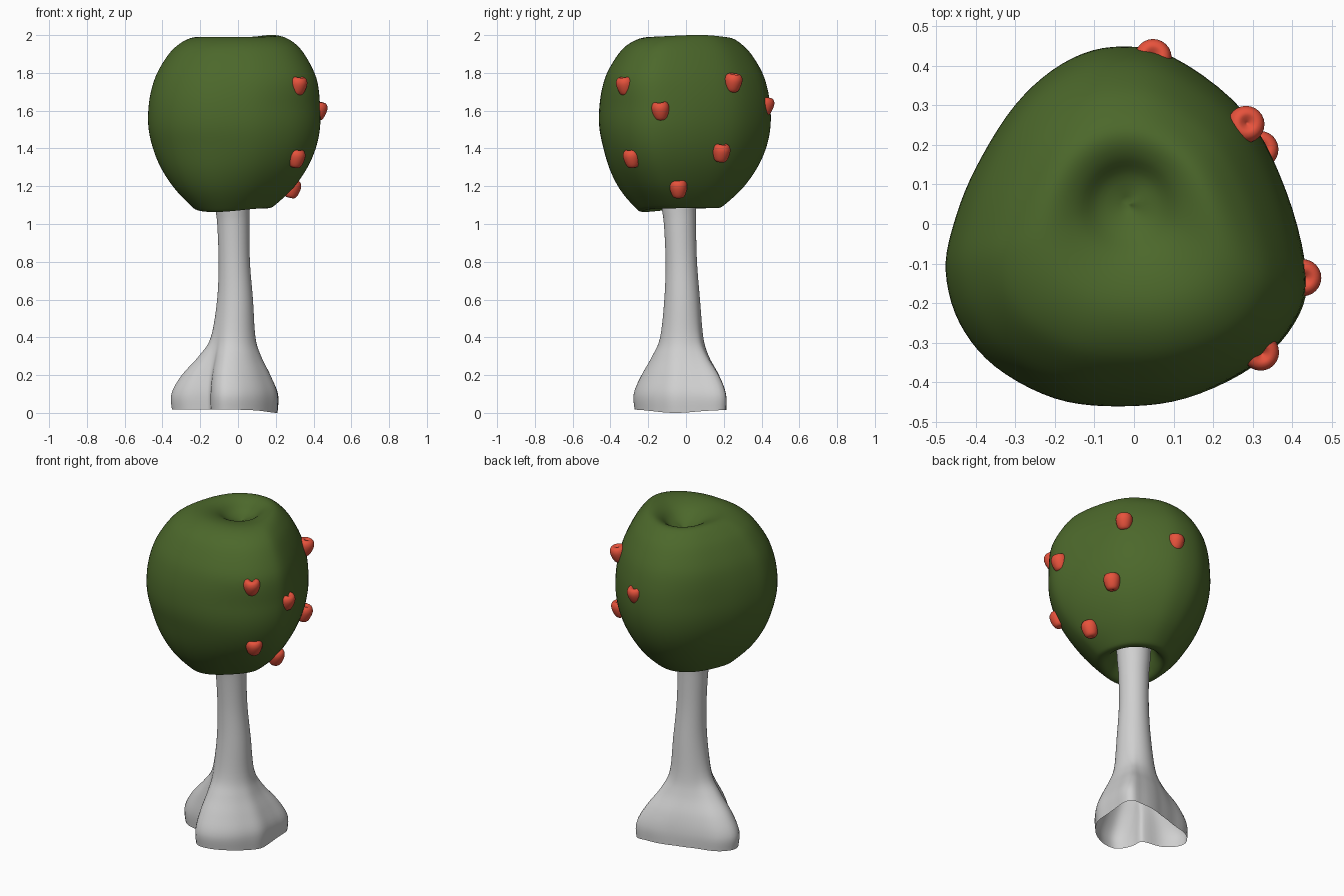
import bpy, math

if "Cube" in bpy.data.objects:
    bpy.data.objects.remove(bpy.data.objects["Cube"])

def material(name, rgb):
    m = bpy.data.materials.new(name)
    m.diffuse_color = (*rgb, 1)
    m.use_nodes = True
    m.node_tree.nodes["Principled BSDF"].inputs["Base Color"].default_value = m.diffuse_color
    return m

LEAF = material("leaf green", (0.072, 0.138, 0.024))
BARK = material("pale grey bark", (0.63, 0.63, 0.63))
RED = material("apple red", (0.80, 0.085, 0.045))

def catmull(pts, steps):
    """Smooth open curve through tuples of any length."""
    out = []
    for i in range(len(pts) - 1):
        a, b, c, d = pts[max(i - 1, 0)], pts[i], pts[i + 1], pts[min(i + 2, len(pts) - 1)]
        for k in range(steps):
            t = k / steps
            out.append(tuple(0.5 * (2 * q + (r - p) * t + (2 * p - 5 * q + 4 * r - s) * t * t
                             + (3 * q - p - 3 * r + s) * t ** 3) for p, q, r, s in zip(a, b, c, d)))
    return out + [pts[-1]]

def closed(pts, steps):
    n = len(pts)
    return catmull([pts[i % n] for i in range(-2, n + 3)], steps)[2 * steps:(2 + n) * steps]

def bump(angle, centre, width):
    d = (angle - math.radians(centre) + math.pi) % (2 * math.pi) - math.pi
    return math.exp(-(d / math.radians(width)) ** 2)

def smooth(t):
    t = max(0, min(1, t))
    return t * t * (3 - 2 * t)

def loft(name, rings, mat, loc=(0, 0, 0), tilt=(0, 0, 0), open_bottom=False):
    """Skin a stack of rings (bottom to top) and close the ends with fans."""
    n = len(rings[0])
    verts = [v for r in rings for v in r]
    faces = []
    for j in range(len(rings) - 1):
        for i in range(n):
            k = (i + 1) % n
            faces.append((j * n + i, j * n + k, (j + 1) * n + k, (j + 1) * n + i))
    for j in (0, len(rings) - 1):
        if j == 0 and open_bottom:
            continue
        c = len(verts)
        verts.append(tuple(sum(v[a] for v in rings[j]) / n for a in range(3)))
        for i in range(n):
            f = (j * n + i, j * n + (i + 1) % n, c)
            faces.append(f[::-1] if j == 0 else f)
    me = bpy.data.meshes.new(name)
    me.from_pydata(verts, [], faces)
    me.materials.append(mat)
    ob = bpy.data.objects.new(name, me)
    bpy.context.collection.objects.link(ob)
    ob.location, ob.rotation_euler = loc, tilt
    bpy.ops.object.select_all(action='DESELECT')
    ob.select_set(True)
    bpy.context.view_layer.objects.active = ob
    bpy.ops.object.shade_smooth_by_angle(angle=math.radians(50))
    return ob

# Canopy: rounded-triangle plan, swept along a profile with a dimple above and a hollow below
plan = [(0.435, -0.13), (0.385, 0.08), (0.28, 0.28), (0.1, 0.42), (-0.05, 0.447), (-0.18, 0.405),
        (-0.3, 0.3), (-0.4, 0.14), (-0.455, 0.0), (-0.475, -0.12), (-0.44, -0.25), (-0.35, -0.36),
        (-0.2, -0.44), (-0.04, -0.46), (0.13, -0.44), (0.3, -0.36), (0.405, -0.25)]
profile = [(0.03, 1.24), (0.2, 1.21), (0.29, 1.13), (0.36, 1.09), (0.43, 1.085), (0.5, 1.108),
           (0.69, 1.2), (0.845, 1.3), (0.945, 1.4), (0.995, 1.5), (1.0, 1.6), (0.97, 1.7),
           (0.9, 1.8), (0.77, 1.9), (0.65, 1.955), (0.53, 1.985), (0.42, 1.988), (0.3, 1.968),
           (0.17, 1.925), (0.02, 1.9)]
rings = []
for s, z in catmull(profile, 4):
    low = smooth((1.45 - z) / 0.33) * min(1, s / 0.4)
    high = smooth((z - 1.6) / 0.2) * smooth((s - 0.2) / 0.4)
    inner = smooth(1.2 - s / 0.6)
    ox, oy = (-0.015 * inner, 0.05 * inner) if z > 1.6 else (-0.03 * inner, -0.03 * inner)
    ring = []
    for x, y in closed(plan, 5):
        a = math.atan2(y, x)
        lobe = bump(a, 242, 45) * low
        k = s + 0.1 * lobe + high * (0.05 * bump(a, -45, 35) + 0.02 * bump(a, 135, 30))
        px, py = x * k, y * k
        # the dimple and the hollow become round towards their middles
        px += inner * (0.43 * k * math.cos(a) - px) + ox
        py += inner * (0.43 * k * math.sin(a) - py) + oy
        top = max(0, (z - 1.8) / 0.2)
        dz = -0.02 * lobe + 0.012 * top * (bump(a, 15, 50) - 0.4 * bump(a, 100, 50))
        ring.append((px, py, z + dz))
    rings.append(ring)
loft("canopy", rings, LEAF)

# Trunk: slender stem blending into a foot outline with uneven roots
foot = [(46, 0.285), (62, 0.243), (85, 0.205), (110, 0.19), (140, 0.225), (162, 0.32), (178, 0.355),
        (195, 0.3), (208, 0.215), (219, 0.19), (233, 0.235), (250, 0.28), (266, 0.27),
        (285, 0.243), (305, 0.222), (322, 0.212), (342, 0.215), (365, 0.21), (385, 0.232)]
wrap = [(a - 360, r) for a, r in foot[-3:]] + foot + [(a + 360, r) for a, r in foot[:3]]
outline = catmull(wrap, 4)[12:12 + 4 * len(foot)]
# rows: z, centre x, centre y, stem radius, foot amount
rows = [(0.0, 0.0, -0.002, 0.11, 0.98), (0.1, 0.0, -0.005, 0.11, 0.99),
        (0.2, -0.01, -0.008, 0.105, 0.73), (0.3, -0.018, -0.018, 0.105, 0.34),
        (0.4, -0.02, -0.02, 0.104, 0.08), (0.6, -0.015, -0.02, 0.093, 0.01),
        (0.8, -0.02, -0.025, 0.083, 0.0), (1.0, -0.025, -0.032, 0.085, 0.0),
        (1.1, -0.03, -0.038, 0.092, 0.0), (1.26, -0.03, -0.04, 0.1, 0.0)]
rings = []
for z, cx, cy, r, w in catmull(rows, 5):
    ring = []
    for deg, fr in outline:
        a = math.radians(deg)
        rr = r + w * (fr - r)
        lift = max(0, 1 - z / 0.1) * 0.018 * (1 - bump(a, 345, 45))
        ring.append((cx + rr * math.cos(a), cy + rr * math.sin(a), z + lift))
    rings.append(ring)
loft("trunk", rings, BARK, open_bottom=True)

# Apples: rounded, slightly tapered, with a dimple on top, tipped outwards
apple = catmull([(0.003, -0.046), (0.018, -0.049), (0.031, -0.041), (0.04, -0.022), (0.046, 0.003),
                 (0.046, 0.024), (0.038, 0.041), (0.024, 0.047), (0.011, 0.041), (0.002, 0.034)], 3)
spots = [(0.318, -0.322, 1.732), (0.424, -0.135, 1.6), (0.308, -0.285, 1.348), (0.285, -0.04, 1.187),
         (0.281, 0.25, 1.748), (0.316, 0.187, 1.377), (0.048, 0.418, 1.625)]
for i, p in enumerate(spots):
    rings = [[(r * math.cos(2 * math.pi * k / 24), r * math.sin(2 * math.pi * k / 24), z)
              for k in range(24)] for r, z in apple]
    d = math.hypot(p[0], p[1])
    loft(f"apple_{i + 1}", rings, RED, p, (-0.2 * p[1] / d, 0.2 * p[0] / d, 0))
